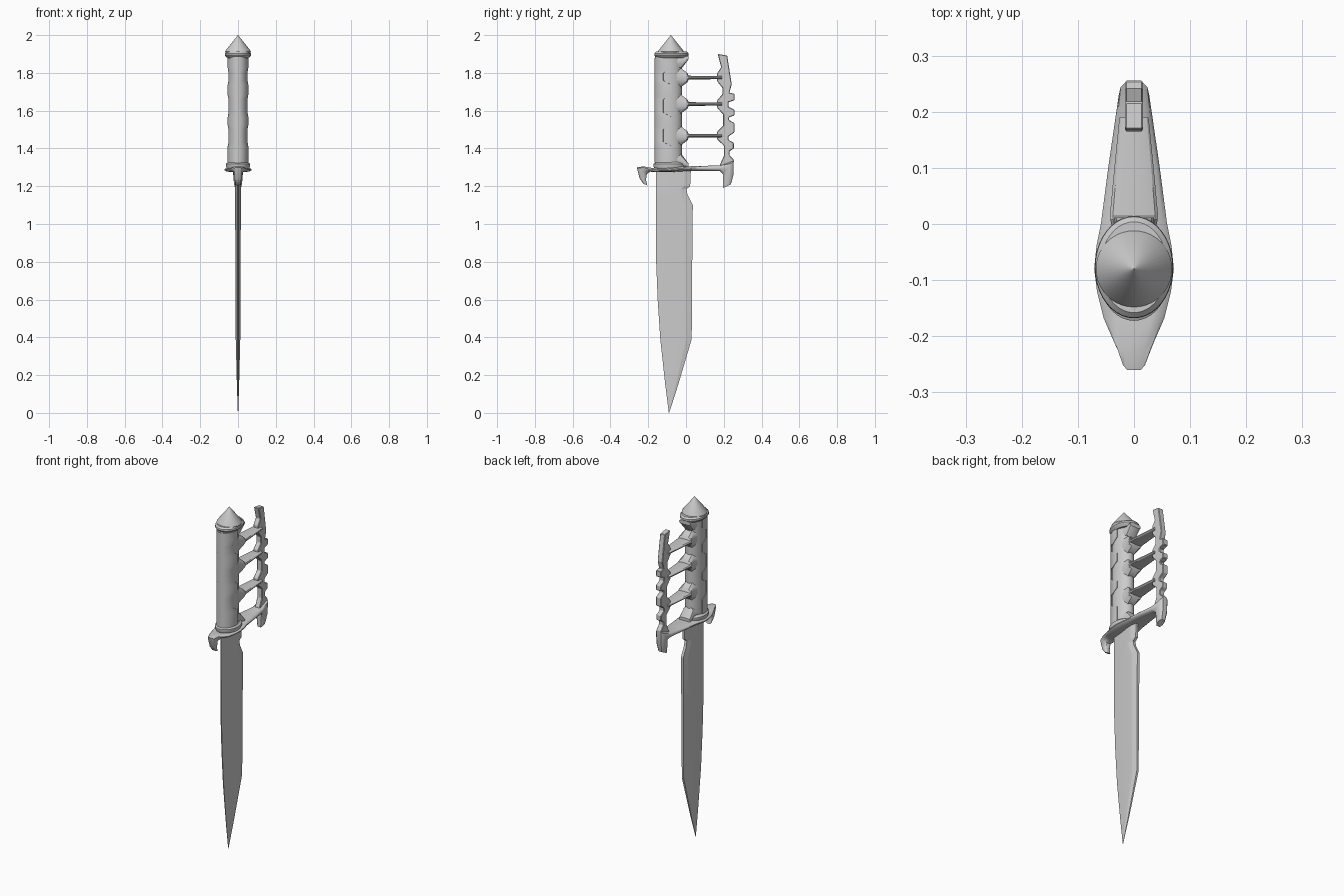
import bpy, bmesh
from math import sin, cos, pi, radians, acos


def finish(name, bm, angle=35):
    bmesh.ops.recalc_face_normals(bm, faces=bm.faces)
    me = bpy.data.meshes.new(name)
    bm.to_mesh(me)
    bm.free()
    ob = bpy.data.objects.new(name, me)
    bpy.context.collection.objects.link(ob)
    bpy.ops.object.select_all(action='DESELECT')
    ob.select_set(True)
    bpy.context.view_layer.objects.active = ob
    if angle:
        bpy.ops.object.shade_smooth_by_angle(angle=radians(angle))
    return ob


def loft(name, rings, angle=35):
    """Skin a list of equal-length point rings and cap both ends."""
    bm = bmesh.new()
    vs = [[bm.verts.new(p) for p in r] for r in rings]
    n = len(vs[0])
    for a, b in zip(vs, vs[1:]):
        for i in range(n):
            j = (i + 1) % n
            bm.faces.new((a[i], a[j], b[j], b[i]))
    bm.faces.new(vs[0])
    bm.faces.new(vs[-1])
    return finish(name, bm, angle)


def oval(z, rx, ry, cy, n=40):
    return [(rx * cos(2 * pi * i / n), cy + ry * sin(2 * pi * i / n), z) for i in range(n)]


def rounded(top, bot, w):
    """Softened octagonal section between two (y, z) points, half width w."""
    pts = [(-.55, 0), (.55, 0), (.88, .15), (1, .38), (1, .62), (.88, .85),
           (.55, 1), (-.55, 1), (-.88, .85), (-1, .62), (-1, .38), (-.88, .15)]
    return [(w * u, top[0] + (bot[0] - top[0]) * t, top[1] + (bot[1] - top[1]) * t)
            for u, t in pts]


# Blade: flat-ground hexagonal section along z (z, front y, back y, half thickness)
blade = [(0.0, -.091, -.089, .001), (.15, -.110, -.041, .006), (.39, -.136, .030, .012),
         (.6, -.150, .032, .013), (.8, -.158, .033, .014), (1.1, -.160, .036, .015),
         (1.155, -.160, .008, .015), (1.185, -.160, .002, .015),
         (1.2, -.160, .022, .015), (1.29, -.160, .026, .015)]
rings = []
for z, f, b, t in blade:
    m1, m2 = f + (b - f) * .65, f + (b - f) * .82
    e = t * .2
    rings.append([(-e, f, z), (e, f, z), (t, m1, z), (t, m2, z), (t * .5, b, z),
                  (-t * .5, b, z), (-t, m2, z), (-t, m1, z)])
loft("blade", rings, 10)

# Crossguard with a hooked front end and a drooping rear end
guard = [((-.225, 1.213), (-.205, 1.205), .014), ((-.245, 1.24), (-.212, 1.235), .018),
         ((-.260, 1.300), (-.207, 1.265), .022), ((-.225, 1.305), (-.190, 1.277), .035),
         ((-.170, 1.295), (-.165, 1.275), .054), ((-.120, 1.297), (-.12, 1.275), .066),
         ((-.080, 1.300), (-.080, 1.275), .071), ((-.04, 1.303), (-.04, 1.278), .067),
         ((.0, 1.305), (.0, 1.280), .059), ((.1, 1.308), (.1, 1.281), .046),
         ((.185, 1.310), (.180, 1.280), .034), ((.253, 1.335), (.195, 1.265), .027),
         ((.251, 1.26), (.195, 1.225), .024), ((.238, 1.21), (.195, 1.19), .018)]
loft("crossguard", [rounded(*g) for g in guard], 40)

# Handle core and the collars at its ends
CY = -.092
loft("handle_core", [oval(z, .050, .071, CY) for z in (1.29, 1.9)])
loft("lower_collar", [oval(z, r, r * 1.32, CY + .004) for z, r in
                      ((1.295, .060), (1.305, .064), (1.318, .064), (1.328, .052))])
loft("pommel_rim", [oval(z, r, r + .021, -.077) for z, r in
                    ((1.878, .054), (1.888, .066), (1.894, .070), (1.903, .069), (1.912, .060))])

# Pointed pommel cap
loft("pommel_cap", [[(x, y, z) for x, y, z in oval(z, r, r, -.08)] for z, r in
                    ((1.905, .066), (1.912, .068), (1.918, .066), (2.0, .0008))], 30)

# Front grip shell with toothed edges (z, y of edge)
WIDE, SLIM = -.076, -.121
teeth = [(1.325, WIDE), (1.41, WIDE), (1.435, SLIM), (1.50, SLIM), (1.525, WIDE), (1.565, WIDE),
         (1.59, SLIM), (1.66, SLIM), (1.685, WIDE), (1.735, WIDE), (1.76, SLIM), (1.80, SLIM),
         (1.83, WIDE), (1.88, WIDE)]
rings = []
for z, edge in teeth:
    a = acos(max(-1, min(1, (CY - edge) / .074)))
    steps = [-a + 2 * a * i / 20 for i in range(21)]
    rings.append([(.055 * sin(t), CY - .074 * cos(t), z) for t in steps] +
                 [(.046 * sin(t), CY - .066 * cos(t), z) for t in reversed(steps)])
loft("grip_shell", rings, 30)

# Finger bars: flared roots, thinning towards the knuckle guard
BARS = (1.775, 1.635, 1.467)
for k, zc in enumerate(BARS):
    prof = [(-.07, .056, .044), (-.026, .050, .036), (.008, .024, .042),
            (.014, .010, .043), (.10, .009, .035), (.19, .008, .026)]
    loft(f"finger_bar_{k + 1}", [rounded((y, zc + h), (y, zc - h), w) for y, h, w in prof], 30)
# Matching flares at the top and bottom of the grip
for name, z0, s in (("upper_flare", 1.892, -1), ("lower_flare", 1.300, 1)):
    prof = [(-.07, .07, .044), (-.024, .07, .034), (.012, .022, .036)]
    loft(name, [rounded((y, z0 + s * h), (y, z0), w) for y, h, w in prof], 30)

# Knuckle guard: notched plate, inner edge top to bottom then outer edge back up
profile = [(.168, 1.900), (.186, 1.830), (.165, 1.798), (.165, 1.755), (.192, 1.722),
           (.192, 1.686), (.165, 1.655), (.165, 1.615), (.197, 1.580), (.197, 1.520),
           (.165, 1.488), (.165, 1.448), (.200, 1.415), (.200, 1.360), (.178, 1.310),
           (.20, 1.25), (.245, 1.25),
           (.253, 1.34), (.230, 1.365), (.230, 1.385), (.253, 1.400), (.253, 1.430),
           (.226, 1.445), (.226, 1.465), (.256, 1.485), (.256, 1.535), (.228, 1.550),
           (.228, 1.565), (.256, 1.575), (.256, 1.605), (.226, 1.620), (.226, 1.645),
           (.256, 1.655), (.256, 1.690), (.230, 1.695), (.242, 1.740), (.218, 1.892)]
plate = loft("knuckle_guard", [[(x, y, z) for y, z in profile] for x in (-.016, .016)], 0)
bev = plate.modifiers.new("soft_edges", 'BEVEL')
bev.width = .003
bev.segments = 1
